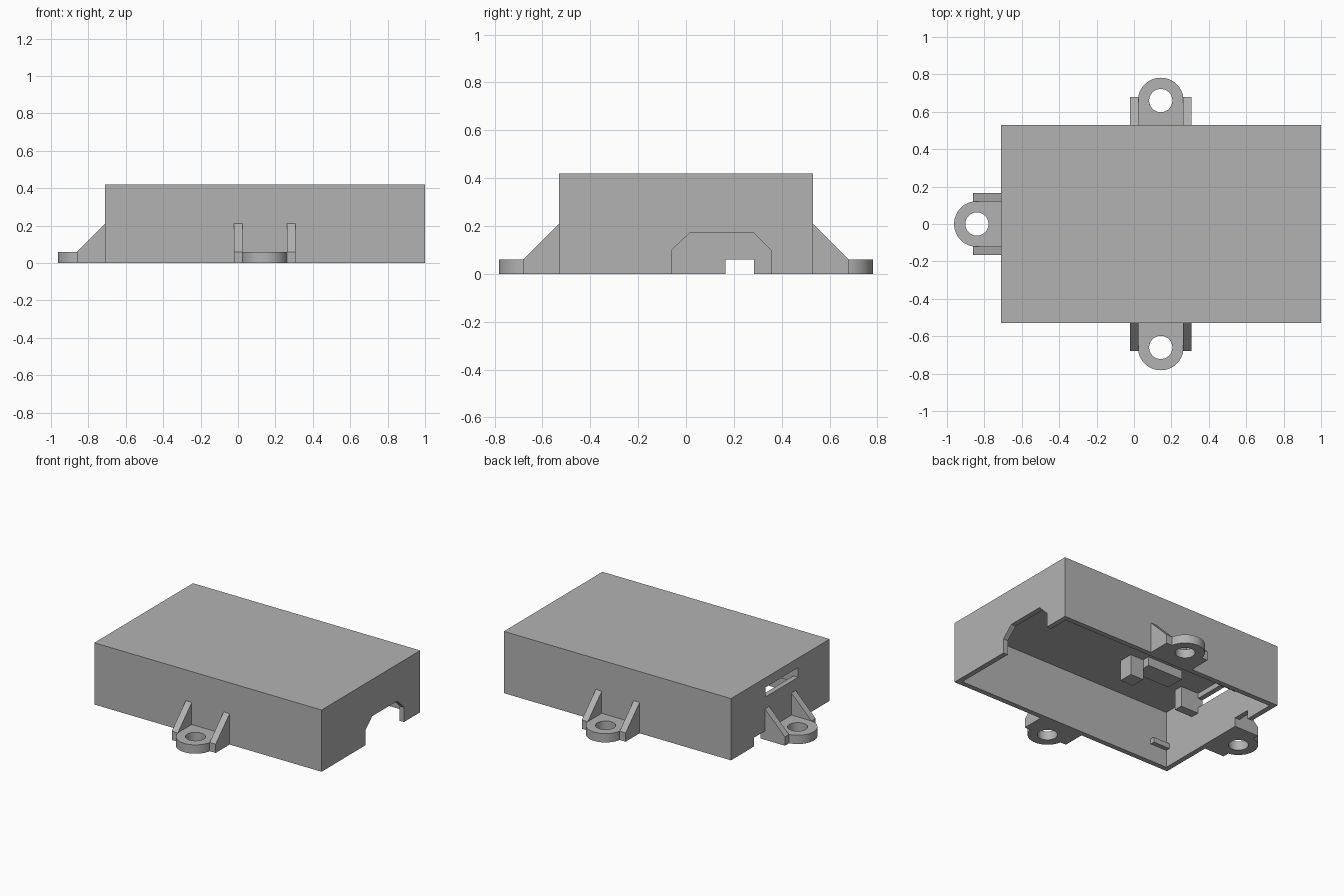
import bpy, bmesh, math
from mathutils import Matrix, Vector

if "Cube" in bpy.data.objects:
    bpy.data.objects.remove(bpy.data.objects["Cube"])

GREY = (0.45, 0.45, 0.45, 1)
mat = bpy.data.materials.new("plain grey")
mat.use_nodes = True
mat.diffuse_color = GREY
mat.node_tree.nodes["Principled BSDF"].inputs["Base Color"].default_value = GREY

X0, X1, Y, H, T = -0.71, 1.0, 0.53, 0.42, 0.035


def prism(name, points, direction):
    """Extrude a closed outline of 3D points along a direction."""
    bm = bmesh.new()
    face = bm.faces.new([bm.verts.new(p) for p in points])
    out = bmesh.ops.extrude_face_region(bm, geom=[face])
    moved = [v for v in out["geom"] if isinstance(v, bmesh.types.BMVert)]
    bmesh.ops.translate(bm, verts=moved, vec=Vector(direction))
    bmesh.ops.recalc_face_normals(bm, faces=bm.faces)
    mesh = bpy.data.meshes.new(name)
    bm.to_mesh(mesh)
    bm.free()
    mesh.materials.append(mat)
    obj = bpy.data.objects.new(name, mesh)
    bpy.context.collection.objects.link(obj)
    return obj


def block(name, x, y, z):
    base = [(x[0], y[0], z[0]), (x[1], y[0], z[0]), (x[1], y[1], z[0]), (x[0], y[1], z[0])]
    return prism(name, base, (0, 0, z[1] - z[0]))


def cut(obj, cutters):
    """Subtract the cutters for good, then discard them."""
    for c in cutters:
        c.hide_render = True
        mod = obj.modifiers.new("cut", 'BOOLEAN')
        mod.operation, mod.solver, mod.object = 'DIFFERENCE', 'EXACT', c
    graph = bpy.context.evaluated_depsgraph_get()
    mesh = bpy.data.meshes.new_from_object(obj.evaluated_get(graph))
    obj.modifiers.clear()
    obj.data = mesh
    for c in cutters:
        bpy.data.objects.remove(c)


# Open-bottomed cover with a chamfered cable opening, a window and a notch
cover = block("cover", (X0, X1), (-Y, Y), (0, H))
opening = [(-0.06, -0.1), (-0.06, 0.1), (0.015, 0.17), (0.285, 0.17), (0.355, 0.1), (0.355, -0.1)]
cut(cover, [
    block("cavity", (X0 + T, X1 - T), (T - Y, Y - T), (-0.1, H - 0.03)),
    prism("cable_opening", [(X1 - 0.1, y, z) for y, z in opening], (0.2, 0, 0)),
    block("window", (X0 - 0.1, X0 + 0.1), (-0.19, 0.16), (0.29, 0.355)),
    block("notch", (X0 - 0.1, X0 + 0.1), (0.165, 0.285), (-0.1, 0.06)),
])


# Mounting ears, modelled pointing along +y from the wall and then placed
def ear(label, place):
    r, reach = 0.122, 0.13
    arc = [(r * math.cos(math.pi * i / 32), reach + r * math.sin(math.pi * i / 32), 0) for i in range(33)]
    tab = prism(label + "_ear", [(-r, -0.005, 0)] + [(r, -0.005, 0)] + arc, (0, 0, 0.06))
    hole = [(0.062 * math.cos(math.tau * i / 48), reach + 0.062 * math.sin(math.tau * i / 48), -0.1)
            for i in range(48)]
    cut(tab, [prism("screw_hole", hole, (0, 0, 0.3))])
    parts = [tab]
    side = [(-0.005, 0), (0.15, 0), (0.15, 0.06), (0, 0.21), (-0.005, 0.21)]
    for name, x in (("left", r - 0.002), ("right", -0.165)):
        parts.append(prism(f"{label}_{name}_gusset", [(x, y, z) for y, z in side], (0.045, 0, 0)))
    for p in parts:
        p.data.transform(place)
    bpy.ops.object.select_all(action='DESELECT')
    tab.select_set(True)
    bpy.context.view_layer.objects.active = tab
    bpy.ops.object.shade_smooth_by_angle(angle=math.radians(30))


ear("back", Matrix.Translation((0.143, Y, 0)))
ear("front", Matrix.Translation((0.143, -Y, 0)) @ Matrix.Rotation(math.pi, 4, 'Z'))
ear("side", Matrix.Translation((X0, 0, 0)) @ Matrix.Rotation(math.pi / 2, 4, 'Z'))

# Board holder under the roof, behind the window
top = H - 0.02
block("board_stop", (-0.15, -0.05), (-0.19, -0.09), (0.25, top))
block("board_rest", (-0.42, -0.15), (-0.17, -0.04), (0.33, top))
for name, y in (("right", -0.25), ("left", 0.16)):
    block(name + "_board_clip", (X0 + 0.03, X0 + 0.17), (y, y + 0.06), (0.25, top))

# Small locating rib near the corner
block("corner_rib", (X0 + 0.02, X0 + 0.16), (-Y + 0.02, -Y + 0.065), (0.12, 0.155))
